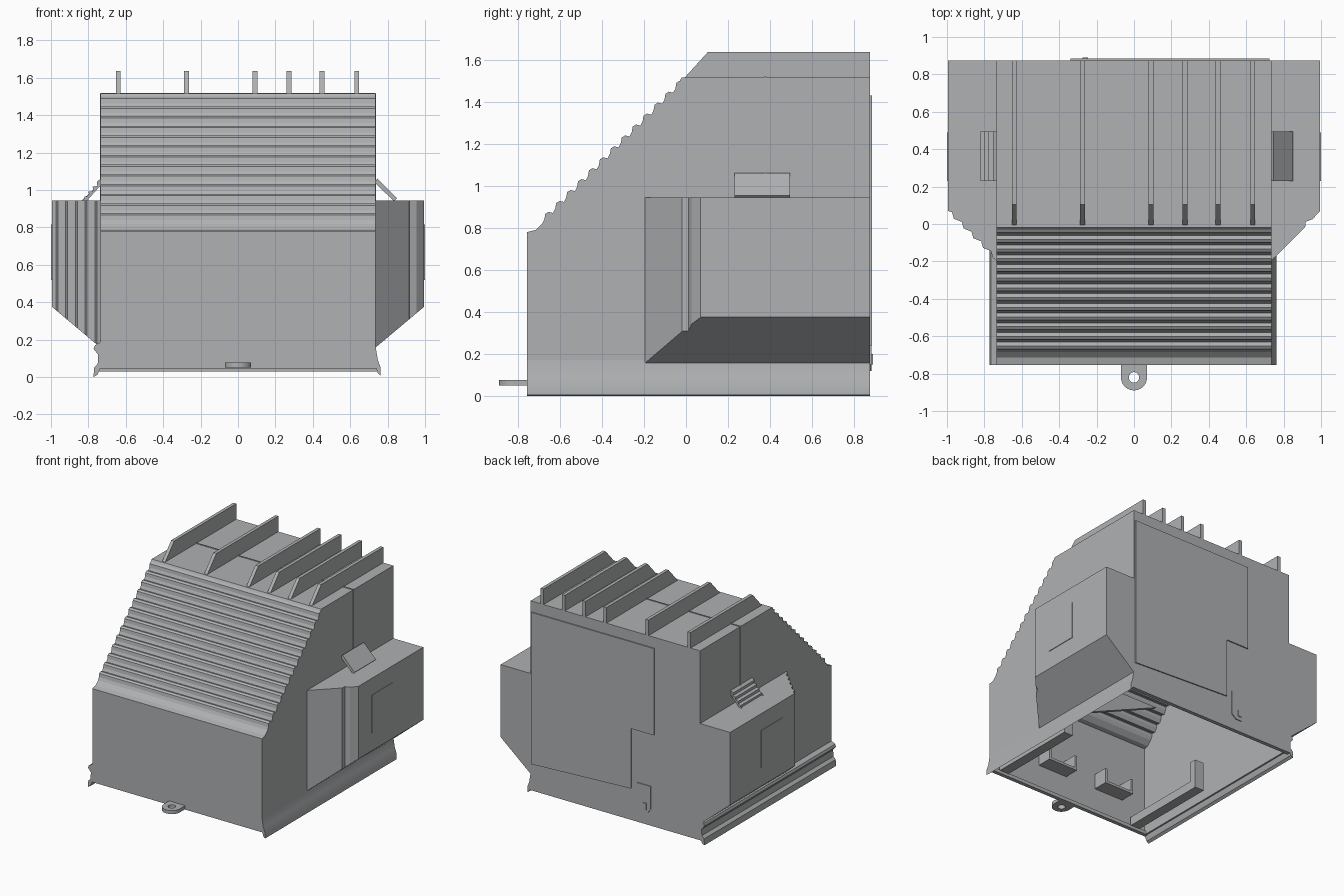
import bpy
import bmesh
import math
from mathutils import Vector

cube = bpy.data.objects.get("Cube")
if cube:
    bpy.data.objects.remove(cube, do_unlink=True)

grey = bpy.data.materials.new("plain_grey")
grey.use_nodes = True
colour = (0.43, 0.44, 0.45, 1)
grey.diffuse_color = colour
grey.node_tree.nodes["Principled BSDF"].inputs["Base Color"].default_value = colour


def finish(name, bm):
    bmesh.ops.recalc_face_normals(bm, faces=bm.faces)
    mesh = bpy.data.meshes.new(name)
    bm.to_mesh(mesh)
    bm.free()
    mesh.materials.append(grey)
    ob = bpy.data.objects.new(name, mesh)
    bpy.context.collection.objects.link(ob)
    return ob


def prism_mesh(pts, axis, a, b, skip_last=False):
    """Extrude a 2D outline along an axis; optionally leave the closing side open."""
    place = {"x": lambda p, t: (t, p[0], p[1]),
             "y": lambda p, t: (p[0], t, p[1]),
             "z": lambda p, t: (p[0], p[1], t)}[axis]
    bm = bmesh.new()
    lo = [bm.verts.new(place(p, a)) for p in pts]
    hi = [bm.verts.new(place(p, b)) for p in pts]
    bm.faces.new(lo[::-1])
    bm.faces.new(hi)
    n = len(pts)
    for i in range(n - 1 if skip_last else n):
        j = (i + 1) % n
        bm.faces.new((lo[i], lo[j], hi[j], hi[i]))
    return bm


def prism(name, pts, axis, a, b):
    return finish(name, prism_mesh(pts, axis, a, b))


def box(name, x, y, z):
    return prism(name, [(x[0], y[0]), (x[1], y[0]), (x[1], y[1]), (x[0], y[1])], "z", *z)


def solidify(ob, t):
    mod = ob.modifiers.new("wall", "SOLIDIFY")
    mod.thickness = t
    mod.offset = -1


HALF, FRONT, BACK, ROOF, RIM = 0.735, -0.755, 0.875, 1.515, 0.05

# Hollow body: side outline with a corrugated sloping front
outline = [(FRONT, RIM), (FRONT, 0.78), (-0.715, 0.79)]
teeth = 13
for i in range(teeth):
    for f, depth in ((0.0, 0.016), (0.3, 0.011), (0.6, 0.0), (0.85, 0.003)):
        y = -0.70 + (i + f) * 0.675 / teeth
        outline.append((y + depth, y + 1.535 - depth))
outline += [(-0.02, ROOF), (BACK, ROOF), (BACK, RIM)]
body = finish("body_shell", prism_mesh(outline, "x", -HALF, HALF, skip_last=True))
solidify(body, 0.018)

# Roof fins with sloped front ends
fin = [(-0.015, 1.505), (0.105, 1.637), (BACK, 1.637), (BACK, 1.505)]
for i, x in enumerate((-0.64, -0.275, 0.09, 0.272, 0.45, 0.635)):
    prism(f"roof_fin_{i + 1}", fin, "x", x - 0.013, x + 0.013)

# Side boxes: plan outline extruded, then the underside cut at a slant
louvres = [(0.73, -0.2)]
for i in range(5):
    d = i * 0.052
    louvres += [(0.755 + d, -0.18 + d), (0.765 + d, -0.145 + d)]
louvres += [(0.995, 0.07)]
stepped = [(0.73, -0.2), (0.915, -0.018), (0.918, 0.012), (0.955, 0.026), (0.995, 0.07)]
for label, s, plan in (("left", 1, stepped), ("right", -1, louvres)):
    pts = [(s * x, y) for x, y in plan + [(0.995, BACK), (0.73, BACK)]]
    bm = prism_mesh(pts, "z", 0.1, 0.945)
    cut = bmesh.ops.bisect_plane(
        bm, geom=bm.verts[:] + bm.edges[:] + bm.faces[:], clear_outer=True,
        plane_co=(s, 0, 0.38), plane_no=Vector((s * 0.21, 0, -0.25)).normalized())
    edges = [e for e in cut["geom_cut"] if isinstance(e, bmesh.types.BMEdge)]
    bmesh.ops.holes_fill(bm, edges=edges)
    finish(f"{label}_side_box", bm)
    box(f"{label}_hatch", sorted((s * 0.99, s)), (0.23, 0.49), (0.52, 0.815))

# Tilted flaps above the side boxes, plain on one side and ribbed on the other
prism("left_flap", [(0.73, 1.04), (0.745, 1.062), (0.85, 0.955), (0.835, 0.94)],
      "y", 0.23, 0.495)
steps = [(-0.73, 1.03), (-0.735, 1.06)]
for i in range(4):
    steps += [(-0.755 - i * 0.022, 1.045 - i * 0.027),
              (-0.752 - i * 0.022, 1.022 - i * 0.027)]
steps += [(-0.835, 0.945), (-0.81, 0.94)]
prism("right_flap", steps, "y", 0.23, 0.495)

# Flared skirts along the lower sides
left_skirt = [(0.73, 0.21), (0.738, 0.15), (0.748, 0.09), (0.763, 0.05),
              (0.763, 0.005), (0.748, 0.02), (0.735, 0.06), (0.72, 0.12)]
right_skirt = [(-0.73, 0.19), (-0.765, 0.17), (-0.772, 0.15), (-0.748, 0.12),
               (-0.75, 0.07), (-0.77, 0.05), (-0.772, 0.0), (-0.752, 0.012),
               (-0.735, 0.05), (-0.72, 0.12)]
for name, pts in (("left_skirt", left_skirt), ("right_skirt", right_skirt)):
    ob = prism(name, pts, "y", FRONT, BACK)
    bpy.context.view_layer.objects.active = ob
    ob.select_set(True)
    bpy.ops.object.shade_smooth_by_angle(angle=math.radians(30))
    ob.select_set(False)

# Rim under the front and back walls
box("front_rim", (-0.75, 0.75), (FRONT, FRONT + 0.03), (0.047, 0.075))
box("back_rim", (-0.75, 0.75), (BACK - 0.03, BACK), (0.03, 0.075))

# Service panels on the back wall
prism("back_panel", [(0.725, 1.43), (-0.34, 1.43), (-0.34, 0.75), (-0.14, 0.75),
                     (-0.14, 0.28), (0.725, 0.24)], "y", BACK - 0.005, BACK + 0.009)
prism("lock_plate", [(-0.19, 0.34), (-0.31, 0.34), (-0.31, 0.16), (-0.28, 0.12),
                     (-0.23, 0.12), (-0.19, 0.15)], "y", BACK - 0.005, BACK + 0.007)
box("lock_knob", (-0.275, -0.245), (BACK, BACK + 0.014), (0.15, 0.2))

# Thin centre seam over the roof and down the sides
box("roof_seam", (-HALF, HALF), (0.374, 0.382), (ROOF - 0.01, ROOF + 0.005))
for label, s in (("left", 1), ("right", -1)):
    box(f"{label}_seam", sorted((s * 0.73, s * 0.739)), (0.374, 0.382), (0.94, ROOF))

# Tow lug: rounded tab with a round hole, built as a ring of quads
bm = bmesh.new()
sides, centre = 24, -0.82
rings = []
for z in (0.05, 0.078):
    outer, inner = [], []
    for i in range(sides):
        a = 2 * math.pi * i / sides
        c, s = math.cos(a), math.sin(a)
        if s > 0.01:
            k = 0.07 / max(abs(c), abs(s))
            outer.append(bm.verts.new((c * k, centre + s * k, z)))
        else:
            outer.append(bm.verts.new((c * 0.07, centre + s * 0.07, z)))
        inner.append(bm.verts.new((c * 0.028, centre + s * 0.028, z)))
    rings.append((outer, inner))
(o1, i1), (o2, i2) = rings
for a, b in ((o1, i1), (o2, i2), (o1, o2), (i1, i2)):
    for i in range(sides):
        j = (i + 1) % sides
        bm.faces.new((a[i], a[j], b[j], b[i]))
finish("tow_lug", bm)

# Inner rails, uprights and brackets inside the open underside
for label, s in (("left", 1), ("right", -1)):
    box(f"{label}_inner_rail", sorted((s * 0.58, s * 0.66)), (-0.73, 0.0), (0.07, 0.14))
    box(f"{label}_upright", sorted((s * 0.58, s * 0.66)), (-0.06, 0.0), (0.14, 0.3))
for i, x in enumerate((0.15, -0.38)):
    box(f"bracket_base_{i + 1}", (x - 0.13, x + 0.13), (-0.74, -0.62), (0.26, 0.28))
    for e in (-0.12, 0.12):
        box(f"bracket_cheek_{i + 1}", (x + e - 0.01, x + e + 0.01), (-0.74, -0.62), (0.28, 0.38))
prism("inner_gusset", [(-0.1, 0.5), (0.6, 0.5), (0.6, 0.2)], "y", 0.1, 0.13)
